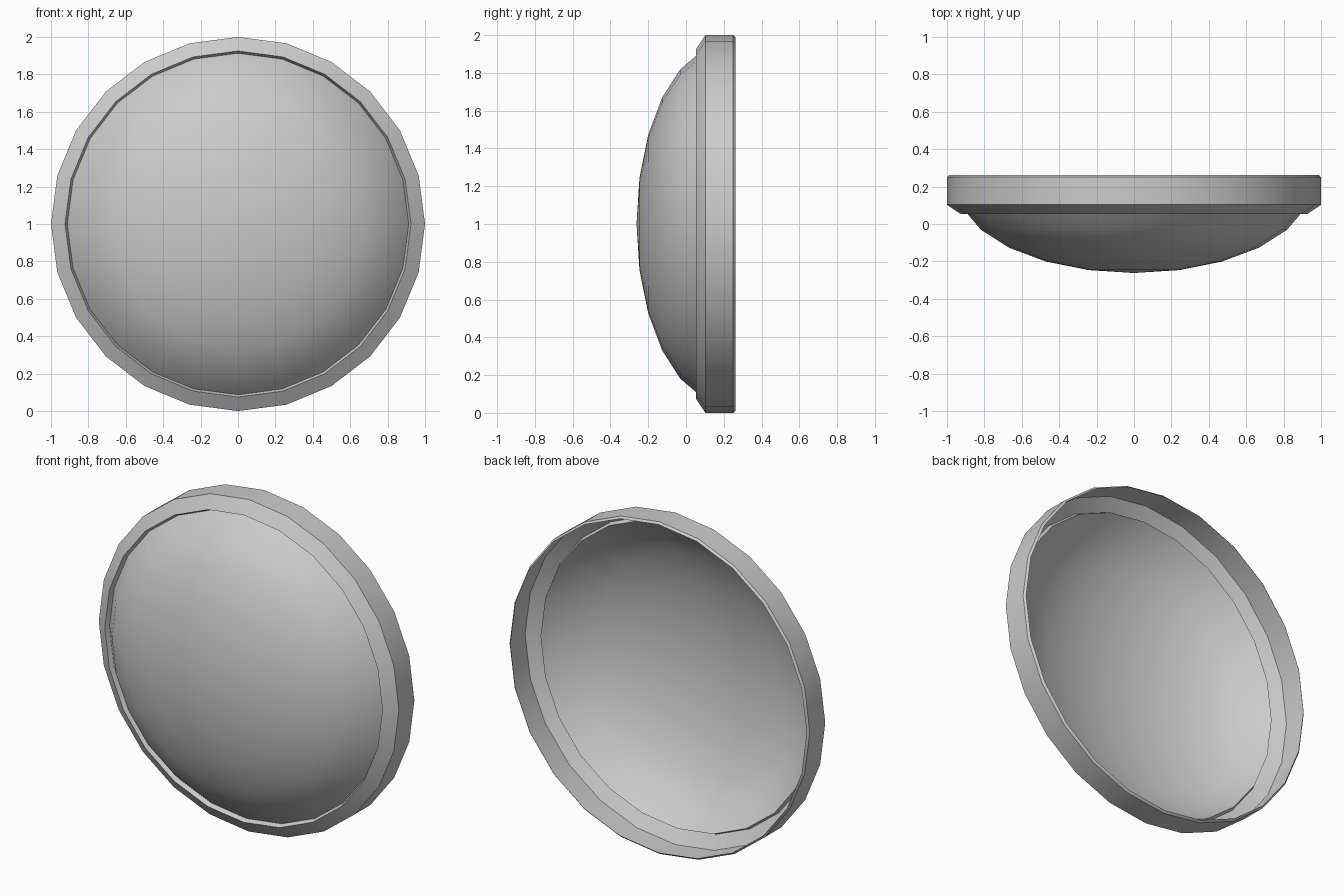
import bpy, bmesh
from math import sin, cos, pi, radians

if "Cube" in bpy.data.objects:
    bpy.data.objects.remove(bpy.data.objects["Cube"])

SIDES = 24


def lathe(name, profile):
    """Revolve (radius, y) points around the y axis at z = 1, listed from centre outward."""
    bm = bmesh.new()
    rings = []
    for r, y in profile:
        if r == 0:
            rings.append([bm.verts.new((0, y, 1))] * SIDES)
        else:
            rings.append([bm.verts.new((r * cos(2 * pi * i / SIDES), y,
                                        1 + r * sin(2 * pi * i / SIDES)))
                          for i in range(SIDES)])
    for a, b in zip(rings, rings[1:]):
        for i in range(SIDES):
            j = (i + 1) % SIDES
            corners = [a[i], b[i], b[j], a[j]]
            bm.faces.new(list(dict.fromkeys(corners)))
    mesh = bpy.data.meshes.new(name)
    bm.to_mesh(mesh)
    bm.free()
    obj = bpy.data.objects.new(name, mesh)
    bpy.context.collection.objects.link(obj)
    bpy.ops.object.select_all(action='DESELECT')
    obj.select_set(True)
    bpy.context.view_layer.objects.active = obj
    bpy.ops.object.shade_smooth_by_angle(angle=radians(30))
    return obj


# Domed cover: flattened sphere cap, a ring every 15 degrees
lathe("dome", [(0.945 * sin(k * pi / 12), 0.2 - 0.462 * cos(k * pi / 12)) for k in range(6)])

# Rim: inner step, sloped front face, cylindrical band, slight lip at the open back
dome_edge = (0.945 * sin(5 * pi / 12), 0.2 - 0.462 * cos(5 * pi / 12))
lathe("rim", [dome_edge, (0.925, 0.053), (1.0, 0.103), (1.0, 0.25), (0.988, 0.262)])
